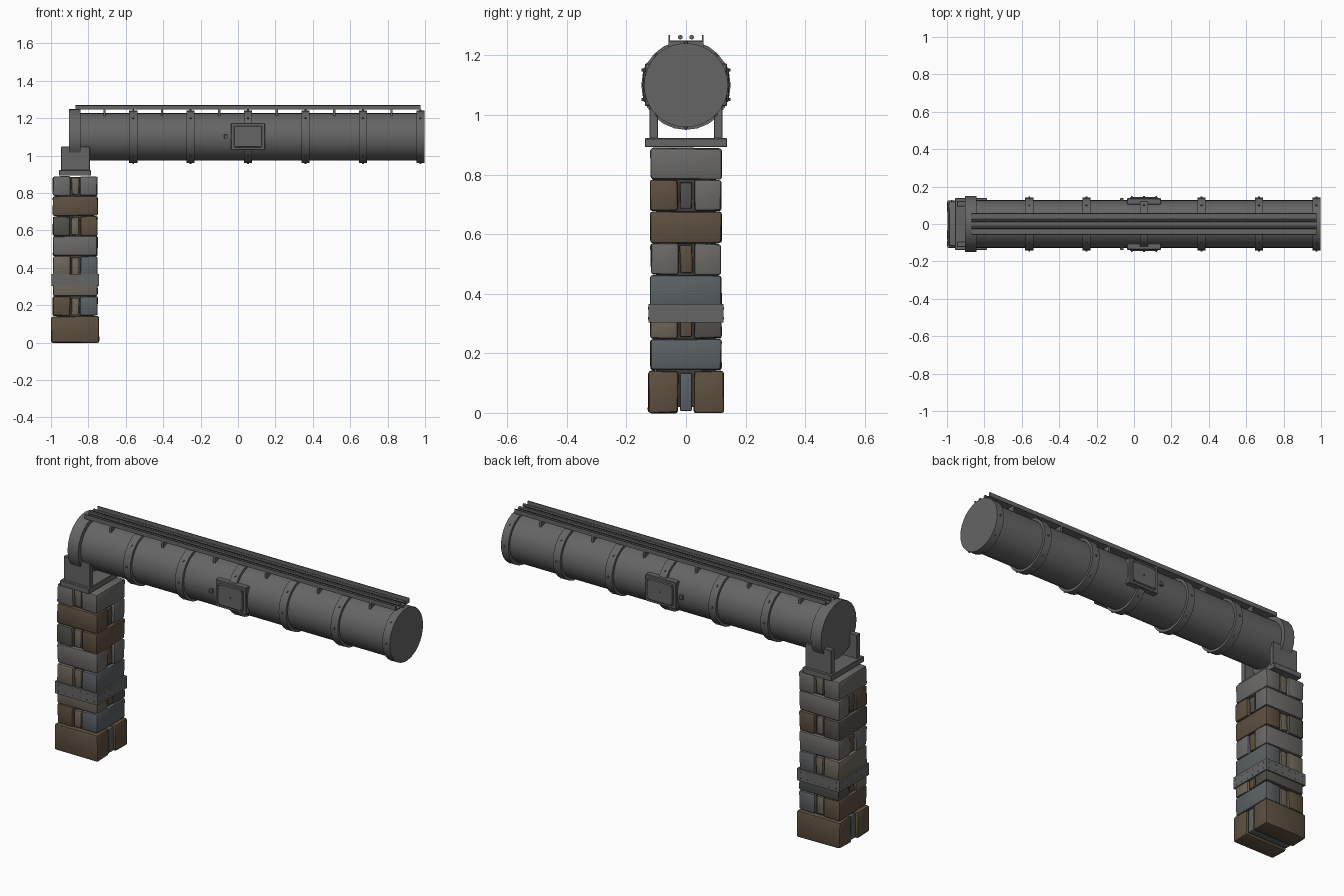
import bpy, bmesh, math, random
from mathutils import Matrix, Vector

if "Cube" in bpy.data.objects:
    bpy.data.objects.remove(bpy.data.objects["Cube"])

random.seed(7)
PX, PZ = -0.87, 1.10      # pillar centre x, pipe axis height


def material(name, rgb):
    m = bpy.data.materials.new(name)
    m.diffuse_color = (*rgb, 1)
    m.use_nodes = True
    m.node_tree.nodes["Principled BSDF"].inputs["Base Color"].default_value = m.diffuse_color
    return m


METAL = material("dark_metal", (0.13, 0.13, 0.13))
CORE = material("mortar", (0.05, 0.045, 0.04))
STONE = {
    "brown": material("brown_stone", (0.11, 0.08, 0.05)),
    "tan": material("tan_stone", (0.16, 0.135, 0.105)),
    "grey": material("grey_stone", (0.15, 0.145, 0.14)),
    "blue": material("blue_stone", (0.105, 0.12, 0.13)),
    "dark": material("dark_stone", (0.085, 0.08, 0.07)),
}


def finish(bm, name, mat=METAL, angle=32):
    me = bpy.data.meshes.new(name)
    bmesh.ops.recalc_face_normals(bm, faces=bm.faces[:])
    bm.to_mesh(me)
    bm.free()
    me.materials.append(mat)
    me.shade_smooth()
    me.set_sharp_from_angle(angle=math.radians(angle))
    ob = bpy.data.objects.new(name, me)
    bpy.context.collection.objects.link(ob)
    return ob


def add_box(bm, lo, hi, bevel=0.0, jitter=0.0, segments=1):
    lo, hi = Vector(lo), Vector(hi)
    m = Matrix.Translation((lo + hi) / 2) @ Matrix.Diagonal((*(hi - lo), 1))
    verts = bmesh.ops.create_cube(bm, size=1, matrix=m)["verts"]
    for v in verts:
        v.co += Vector([random.uniform(-jitter, jitter) for _ in range(3)])
    if bevel:
        edges = list({e for v in verts for e in v.link_edges})
        bmesh.ops.bevel(bm, geom=edges, offset=bevel, segments=segments,
                        profile=0.5, affect='EDGES')


def add_cyl(bm, a, b, r, sides):
    a, b = Vector(a), Vector(b)
    rot = (b - a).to_track_quat('Z', 'Y').to_matrix().to_4x4()
    bmesh.ops.create_cone(bm, cap_ends=True, segments=sides, radius1=r, radius2=r,
                          depth=(b - a).length,
                          matrix=Matrix.Translation((a + b) / 2) @ rot)


def box(name, lo, hi, mat=METAL, **kw):
    bm = bmesh.new()
    add_box(bm, lo, hi, **kw)
    return finish(bm, name, mat)


def cyl(name, x0, x1, r, sides, y=0, z=PZ):
    bm = bmesh.new()
    add_cyl(bm, (x0, y, z), (x1, y, z), r, sides)
    return finish(bm, name)


# Stone pillar: pairs of blocks per course, turned 90 degrees each course
courses = [  # (block on -y / -x side, block on +y / +x side, filler)
    ("brown", "brown", "blue"), ("brown", "blue", "tan"),
    ("tan", "dark", "brown"), ("tan", "blue", "tan"),
    ("grey", "grey", "brown"), ("dark", "grey", "brown"),
    ("brown", "grey", "dark"), ("grey", "grey", "tan"),
]
courses[5] = ("dark", "brown", "tan")
z = 0.0
for i, cols in enumerate(courses):
    h = 0.143 if i == 0 else 0.107
    half = 0.127 if i == 0 else 0.119
    top = z + h - 0.003
    spans = [(-half, -0.027), (0.027, half), (-0.02, 0.02)]
    for k, (a, b) in enumerate(spans):
        filler = k == 2
        length = half - (0.006 if filler else 0)
        lo, hi = (-length, a), (length, b)
        if i % 2:
            lo, hi = lo[::-1], hi[::-1]
        inset = 0.006 if filler else 0
        box(f"{'filler' if filler else 'stone'}_{i + 1}_{k + 1}",
            (PX + lo[0], lo[1], z + inset), (PX + hi[0], hi[1], top - inset),
            STONE[cols[k]], bevel=0.005 if filler else 0.009,
            jitter=0.0 if i == 0 and filler else 0.0025, segments=2)
    z += h
box("pillar_core", (PX - 0.1, -0.1, 0.02), (PX + 0.1, 0.1, 0.885), CORE)

# Riveted strap around the pillar
bm = bmesh.new()
for s in (-1, 1):
    for flip in (False, True):
        lo, hi = sorted((s * 0.115, s * 0.126))
        a, b = (lo, -0.126), (hi, 0.126)
        if flip:
            a, b = a[::-1], b[::-1]
        add_box(bm, (PX + a[0], a[1], 0.303), (PX + b[0], b[1], 0.366))
strap = finish(bm, "pillar_strap")
bm = bmesh.new()
for q in range(4):
    rot = Matrix.Rotation(q * math.pi / 2, 3, 'Z')
    for j in range(6):
        for zz in (0.318, 0.351):
            t = -0.105 + j * 0.042
            p, d = rot @ Vector((0.124, t, 0)), rot @ Vector((0.004, 0, 0))
            o = Vector((PX, 0, zz))
            add_cyl(bm, o + p, o + p + d, 0.004, 6)
finish(bm, "strap_rivets")

# Saddle: base plate and two cheeks
box("saddle_plate", (-0.957, -0.138, 0.892), (-0.786, 0.138, 0.922), bevel=0.002)
for s in (-1, 1):
    y0, y1 = sorted((s * 0.094, s * 0.123))
    box("saddle_cheek", (-0.946, y0, 0.92), (-0.792, y1, 1.048), bevel=0.002)

# Pipe with end flange and bands
cyl("pipe", -0.895, 0.99, 0.127, 32)
cyl("end_flange", -0.904, -0.842, 0.15, 24)
band_x = [-0.56 + 0.307 * i for i in range(6)]
bolts = bmesh.new()
for x in band_x:
    cyl("pipe_band", x - 0.0215, x + 0.0215, 0.141, 32)
    for k in range(8):
        d = Vector((0, math.cos(k * math.pi / 4), math.sin(k * math.pi / 4)))
        o = Vector((x, 0, PZ))
        add_cyl(bolts, o + d * 0.137, o + d * 0.146, 0.006, 6)
finish(bolts, "band_bolts")

# Access hatches with corner bolts and a latch on both sides
for s in (-1, 1):
    def side(name, x0, x1, ya, yb, z0, z1, bevel):
        y0, y1 = sorted((s * ya, s * yb))
        return box(name, (x0, y0, z0), (x1, y1, z1), bevel=bevel)
    side("hatch_frame", -0.037, 0.144, 0.105, 0.138, 1.03, 1.173, 0.003)
    side("hatch_panel", -0.022, 0.129, 0.13, 0.145, 1.044, 1.159, 0.004)
    side("hatch_latch", -0.075, -0.055, 0.12, 0.138, 1.09, 1.112, 0.002)
    bm = bmesh.new()
    spots = [(0.0535 + a * 0.065, 1.1015 + b * 0.05) for a in (-1, 1) for b in (-1, 1)]
    for x, zz in spots + [(0.0535, 1.1015)]:
        add_cyl(bm, (x, s * 0.142, zz), (x, s * 0.149, zz), 0.005, 6)
    finish(bm, "hatch_bolts")

# Cable tray on top: floor, side rails, two conduits and cross supports
X0, X1 = -0.868, 0.975
box("tray_floor", (X0, -0.056, 1.245), (X1, 0.056, 1.250))
for s in (-1, 1):
    y0, y1 = sorted((s * 0.054, s * 0.059))
    box("tray_rail", (X0, y0, 1.245), (X1, y1, 1.268))
    cyl("tray_conduit", X0, X1, 0.008, 8, y=s * 0.019, z=1.261)
for i in range(6):
    x = -0.714 + 0.307 * i
    box("tray_support", (x - 0.006, -0.058, 1.205), (x + 0.006, 0.058, 1.247))
